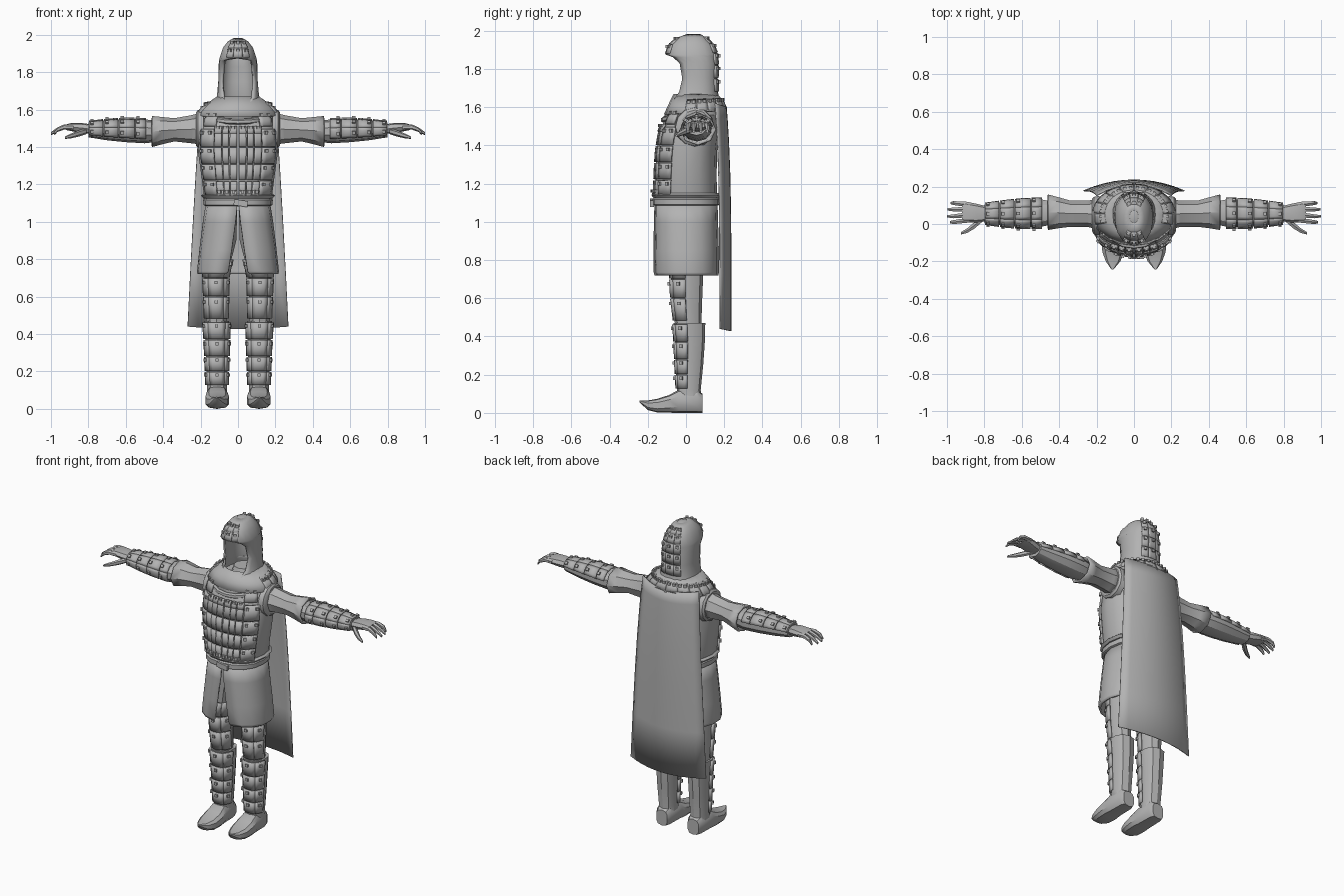
import bpy, bmesh, math
from mathutils import Vector, Matrix

if "Cube" in bpy.data.objects:
    bpy.data.objects.remove(bpy.data.objects["Cube"])

GREY = bpy.data.materials.new("plain grey")
GREY.diffuse_color = (0.45, 0.45, 0.45, 1)
GREY.use_nodes = True
GREY.node_tree.nodes["Principled BSDF"].inputs["Base Color"].default_value = GREY.diffuse_color


def finish(name, bm, mirror=False, thick=0, normals=True):
    bmesh.ops.remove_doubles(bm, verts=bm.verts, dist=1e-5)
    if normals:
        bmesh.ops.recalc_face_normals(bm, faces=bm.faces)
    me = bpy.data.meshes.new(name)
    bm.to_mesh(me)
    bm.free()
    me.materials.append(GREY)
    me.shade_smooth()
    me.set_sharp_from_angle(angle=math.radians(32))
    ob = bpy.data.objects.new(name, me)
    bpy.context.collection.objects.link(ob)
    if thick:
        m = ob.modifiers.new("thickness", 'SOLIDIFY')
        m.thickness, m.offset = thick, -1
    if mirror:
        ob.modifiers.new("mirror", 'MIRROR')
    return ob


# A ring is (position, centre a, centre b, radius a, radius b, tilt, front gap)
def full(r):
    return tuple(r) + (0,) * (7 - len(r))


def place(r, ang, axis='z', p=2, off=0):
    t, a, b, ra, rb, tilt, _ = r
    c, s = math.cos(ang), math.sin(ang)
    u = math.copysign(abs(c) ** (2 / p), c) * ra
    v = math.copysign(abs(s) ** (2 / p), s) * rb
    n = Vector((c / ra, s / rb)).normalized() * off
    u, v, t = a + u + n.x, b + v + n.y, t + tilt * s
    return Vector({'z': (u, v, t), 'x': (t, u, v), 'y': (u, t, v)}[axis])


def ring_at(rings, t):
    rs = sorted(full(r) for r in rings)
    for lo, hi in zip(rs, rs[1:]):
        if t <= hi[0]:
            k = max(0, (t - lo[0]) / (hi[0] - lo[0]))
            return tuple(x + (y - x) * k for x, y in zip(lo, hi))
    return rs[-1]


def loft(name, rings, n=12, axis='z', p=2, caps=True, mirror=False, thick=0):
    bm = bmesh.new()
    rows = []
    for r in map(full, rings):
        d = math.asin(min(1, (r[6] / r[3]) ** (p / 2)))
        a0, a1 = -math.pi / 2 + d, 1.5 * math.pi - d
        rows.append([bm.verts.new(place(r, a0 + (a1 - a0) * i / n, axis, p)) for i in range(n + 1)])
    for A, B in zip(rows, rows[1:]):
        for i in range(n):
            bm.faces.new((A[i], A[i + 1], B[i + 1], B[i]))
    if caps:
        bm.faces.new(rows[0][:-1])
        bm.faces.new(rows[-1][:-1])
        bmesh.ops.remove_doubles(bm, verts=bm.verts, dist=1e-5)
    return finish(name, bm, mirror, thick)


def plates(name, rings, cells, axis='z', p=2, off=.011, mirror=False, studs=(.2, .8), gap=.003):
    """Raised curved plates (angle0, angle1, t0, t1) with a square rivet at each stud fraction."""
    bm, sm = bmesh.new(), bmesh.new()
    for a0, a1, t0, t1 in cells:
        a0, a1 = math.radians(a0 + .8), math.radians(a1 - .8)
        t0, t1 = t0 + gap, t1 - gap
        k = 4
        g = [[bm.verts.new(place(ring_at(rings, t), a0 + (a1 - a0) * i / k, axis, p, off))
              for i in range(k + 1)] for t in (t0, (t0 + t1) / 2, t1)]
        for A, B in zip(g, g[1:]):
            for i in range(k):
                vs = (A[i], A[i + 1], B[i + 1], B[i])
                bm.faces.new(vs if axis != 'y' else vs[::-1])
        for f in studs:
            ang, t = a0 + (a1 - a0) * f, t0 + (t1 - t0) * .78
            c = place(ring_at(rings, t), ang, axis, p, off)
            out = c - place(ring_at(rings, t), ang, axis, p, 0)
            m = Matrix.Translation(c) @ out.to_track_quat('Z', 'Y').to_matrix().to_4x4()
            bmesh.ops.create_cube(sm, size=.017, matrix=m)
    finish(name, bm, mirror, .012, normals=False)
    finish(name + "_rivets", sm, mirror)


def box(name, size, loc, rot=0):
    bm = bmesh.new()
    m = Matrix.Translation(loc) @ Matrix.Rotation(rot, 4, 'Y') @ Matrix.Diagonal((*size, 1))
    bmesh.ops.create_cube(bm, size=1, matrix=m)
    finish(name, bm)


# Torso with riveted front armour
torso = [(1.09, 0, 0, .17, .155), (1.14, 0, 0, .182, .163), (1.24, 0, 0, .195, .16), (1.37, 0, .005, .213, .158),
         (1.48, 0, .02, .21, .155), (1.56, 0, .04, .2, .14), (1.62, 0, .05, .13, .1)]
loft("torso", torso, 16, p=2.3)
rows = [1.135, 1.22, 1.31, 1.40, 1.50]
side = [(a, b, t0, t1) for t0, t1 in zip(rows, rows[1:]) for a, b in ((205, 237), (303, 335))]
plates("torso_side_plates", torso, side, p=2.3)
cols = [237, 250, 260, 270, 280, 290, 303]
plates("torso_front_plates", torso, [(a, b, t0, t1) for t0, t1 in zip(rows, rows[1:]) for a, b in zip(cols, cols[1:])],
       p=2.3, studs=())
plates("torso_front_rivet_rows", torso, [(a, b, t0, t1) for t0, t1 in ((1.135, 1.17), (1.47, 1.515))
       for a, b in zip(cols, cols[1:])], p=2.3, off=.014, studs=(.5,))
plates("chest_plates", torso, [(212, 240, 1.51, 1.59), (300, 328, 1.51, 1.59)], p=2.3)

# Belt with overlapping end
loft("armour_hem", [(1.125, 0, 0, .185, .17), (1.14, 0, 0, .198, .182), (1.15, 0, 0, .185, .17)], 16, p=2.3)
loft("belt", [(1.085, 0, 0, .175, .168), (1.09, 0, 0, .185, .178), (1.118, 0, 0, .186, .178), (1.125, 0, 0, .178, .17)],
     16, p=2.3)
box("belt_end", (.075, .02, .032), (.015, -.178, 1.10), .15)

# Split skirt
loft("skirt", [(1.1, 0, 0, .172, .165, 0, .004), (1.0, 0, 0, .188, .168, 0, .014), (.85, 0, 0, .207, .172, 0, .035),
               (.735, 0, 0, .22, .172, 0, .053), (.72, 0, 0, .217, .17, 0, .065)], 16, p=2.3, caps=False, thick=.012)

# Hood, open at the face, flaring into a cowl
hood = [(1.982, 0, .04, .025, .035), (1.965, 0, .03, .055, .075), (1.93, 0, .028, .082, .115), (1.875, 0, .03, .1, .137),
        (1.862, 0, .033, .102, .13, 0, .07), (1.83, 0, .05, .104, .118, 0, .08), (1.75, 0, .052, .106, .113, 0, .088),
        (1.68, 0, .052, .112, .115, 0, .08), (1.635, 0, .045, .122, .13, .01, .06), (1.60, 0, .04, .135, .142, .02, .0),
        (1.572, 0, .038, .15, .16, .035, 0)]
loft("hood", hood, 18, p=2.3, caps=False, thick=.012)
loft("hood_crown", [(1.978, 0, .04, .03, .04), (1.984, 0, .04, .012, .02)], 12)
loft("cowl_rim", [(1.585, 0, .038, .146, .157, .035), (1.577, 0, .038, .157, .168, .035),
                  (1.562, 0, .038, .157, .17, .035), (1.555, 0, .038, .148, .16, .035)], 18, p=2.3, caps=False, thick=.01)
hc = [55, 78, 102, 125]
hr = [1.68, 1.75, 1.82, 1.885, 1.935, 1.97]
plates("hood_back_plates", hood, [(a, b, t0, t1) for t0, t1 in zip(hr, hr[1:]) for a, b in zip(hc, hc[1:])],
       p=2.3, off=.006, studs=(.5,))
plates("hood_brow_plates", hood, [(a, b, t0, t1) for t0, t1 in ((1.878, 1.93), (1.93, 1.97))
       for a, b in ((235, 258), (258, 282), (282, 305))], p=2.3, off=.006, studs=(.5,))
loft("neck", [(1.58, 0, .05, .08, .08), (1.66, 0, .06, .06, .06)], 10)

# Shoulder mantle of overlapping plates
mantle = [(1.575, 0, .05, .225, .165, .012), (1.62, 0, .05, .185, .145, .012), (1.67, 0, .05, .115, .115)]
plates("mantle_plates", mantle, [(a, a + 22, 1.58, 1.645) for a in range(-20, 200, 22)], off=.004, studs=(.25, .75))
loft("mantle", [mantle[0], mantle[1], mantle[2]], 18, caps=False, thick=.01)

# Cape
bm = bmesh.new()
N = 10
grid = []
for k in [0, .06, .15, .3, .5, .75, 1]:
    z, w = 1.6 - 1.16 * k, .2 + .07 * k ** .8
    grid.append([bm.verts.new((w * s, .238 - .058 * s * s - .025 * (1 - k) ** 4, z - .012 * k * (1 - s * s)
                               + .02 * (1 - k) ** 8 * s * s)) for s in [2 * i / N - 1 for i in range(N + 1)]])
for A, B in zip(grid, grid[1:]):
    for i in range(N):
        bm.faces.new((A[i], B[i], B[i + 1], A[i + 1]))
finish("cape", bm, thick=.006)

# Sleeves and bracers
loft("armhole", [(.185, .045, 1.495, .105, .105), (.215, .045, 1.497, .1, .1), (.225, .048, 1.497, .085, .088)],
     12, 'x', mirror=True)
loft("sleeve", [(.17, .05, 1.5, .085, .09), (.25, .055, 1.495, .07, .075), (.34, .055, 1.492, .07, .062),
                (.40, .06, 1.488, .082, .072), (.46, .063, 1.483, .095, .083)], 8, 'x', caps=False, mirror=True, thick=.012)
bracer = [(.42, .06, 1.484, .06, .055), (.50, .058, 1.484, .078, .064), (.60, .056, 1.488, .076, .062),
          (.70, .055, 1.49, .066, .054), (.80, .055, 1.492, .052, .04)]
loft("bracer", bracer, 10, 'x', mirror=True)
bt = [.49, .55, .64, .72, .80]
plates("bracer_plates", bracer, [(a, b, t0, t1) for t0, t1 in zip(bt, bt[1:])
       for a, b in ((10, 65), (65, 115), (115, 165), (165, 215))], 'x', off=.008, mirror=True, studs=(.5,))

# Hands
loft("palm", [(.78, .055, 1.495, .038, .026), (.84, .058, 1.502, .05, .027), (.90, .064, 1.507, .056, .02),
              (.92, .064, 1.505, .052, .014)], 8, 'x', p=2.6, mirror=True)
for i, (y0, y1, tip) in enumerate([(.02, .01, .985), (.049, .041, 1.0), (.078, .078, .998), (.105, .112, .98)]):
    loft(f"finger_{i + 1}", [(.88, y0, 1.505, .014, .015), (.93, (y0 + y1) / 2, 1.507, .014, .014),
                            (.965, y1, 1.493, .012, .012), (tip, y1, 1.472, .007, .008)], 6, 'x', mirror=True)
loft("thumb", [(.81, .03, 1.485, .02, .016), (.85, -.005, 1.473, .02, .017), (.89, -.034, 1.46, .015, .013),
               (.925, -.05, 1.45, .007, .007)], 6, 'x', mirror=True)

# Trousered legs with front plates
leg = [(1.06, .08, 0, .08, .11), (.9, .095, 0, .09, .105), (.72, .118, .005, .066, .085), (.6, .117, .005, .062, .08),
       (.45, .115, .012, .058, .068)]
loft("leg", leg, 10, mirror=True)
wedge = ((185, 235), (235, 305), (305, 355))
plates("thigh_plates", leg, [(a, b, t0, t1) for t0, t1 in ((.48, .60), (.60, .70), (.70, .8)) for a, b in wedge],
       off=.009, mirror=True, studs=(.5,))

# Boots with shin plates
boot = [(.47, .115, .018, .07, .083), (.36, .113, .02, .064, .078), (.25, .113, .018, .06, .072),
        (.12, .112, .015, .055, .062), (.06, .112, .02, .055, .06)]
loft("boot_shaft", boot, 10, p=2.3, mirror=True)
bz = [.125, .20, .28, .37, .465]
plates("shin_plates", boot, [(a, b, t0, t1) for t0, t1 in zip(bz, bz[1:]) for a, b in wedge],
       p=2.3, off=.008, mirror=True, studs=(.5,))
loft("boot_foot", [(.087, .112, .05, .04, .05), (.06, .112, .06, .054, .06), (-.04, .112, .06, .058, .06),
                   (-.09, .111, .047, .065, .046), (-.15, .111, .038, .06, .036), (-.2, .112, .04, .04, .025),
                   (-.243, .115, .06, .006, .005)], 10, 'y', p=3, mirror=True)
